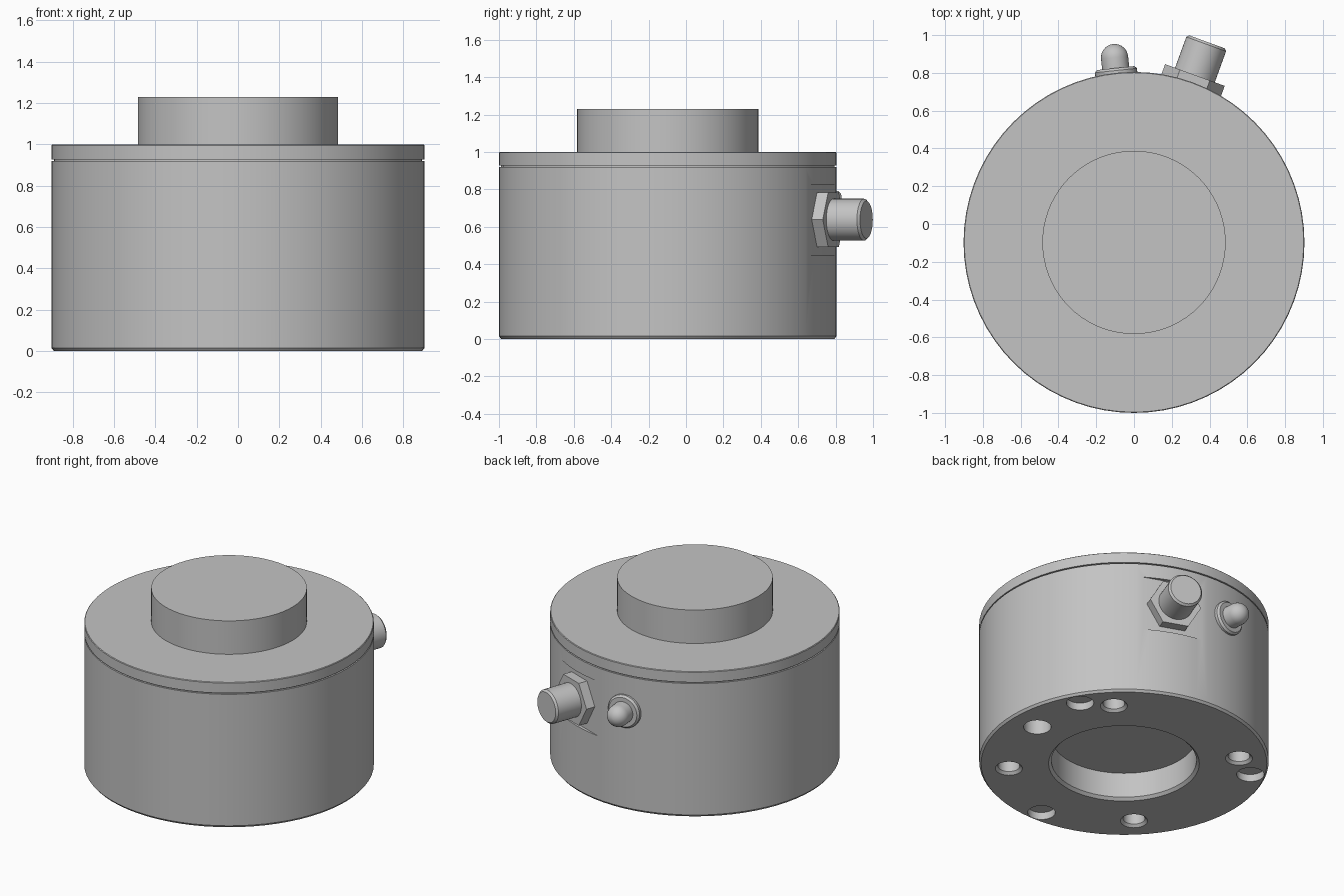
import bpy, bmesh, math
from mathutils import Matrix, Vector

if "Cube" in bpy.data.objects:
    bpy.data.objects.remove(bpy.data.objects["Cube"], do_unlink=True)

CENTRE = Vector((0, -0.0975, 0))
R = 0.9025

metal = bpy.data.materials.new("grey_metal")
metal.use_nodes = True
metal.diffuse_color = (0.55, 0.55, 0.55, 1)
metal.node_tree.nodes["Principled BSDF"].inputs["Base Color"].default_value = (0.55, 0.55, 0.55, 1)


def revolve(bm, profile, sides, matrix=Matrix()):
    """Closed solid of (radius, height) rings about local z, capped at both ends."""
    rings = []
    for r, h in profile:
        rings.append([bm.verts.new(matrix @ Vector((r * math.cos(t), r * math.sin(t), h)))
                      for t in (math.tau * i / sides for i in range(sides))])
    for a, b in zip(rings, rings[1:]):
        for i in range(sides):
            j = (i + 1) % sides
            bm.faces.new((a[i], a[j], b[j], b[i]))
    bm.faces.new(rings[0])
    bm.faces.new(rings[-1])


def finish(bm, name):
    bmesh.ops.recalc_face_normals(bm, faces=bm.faces)
    mesh = bpy.data.meshes.new(name)
    bm.to_mesh(mesh)
    bm.free()
    mesh.materials.append(metal)
    obj = bpy.data.objects.new(name, mesh)
    bpy.context.collection.objects.link(obj)
    return obj


def activate(obj):
    bpy.ops.object.select_all(action='DESELECT')
    obj.select_set(True)
    bpy.context.view_layer.objects.active = obj


def smooth(obj):
    activate(obj)
    bpy.ops.object.shade_smooth_by_angle(angle=math.radians(25))


def part(name, profile, sides, matrix):
    bm = bmesh.new()
    revolve(bm, profile, sides, matrix)
    obj = finish(bm, name)
    smooth(obj)
    return obj


def radial(angle, z):
    """Frame on the body axis at height z, local z pointing outward, angle from +y."""
    a = math.radians(angle)
    out = Vector((math.sin(a), math.cos(a), 0))
    side = Vector((-math.cos(a), math.sin(a), 0))
    rot = Matrix((side, (0, 0, 1), out)).transposed().to_4x4()
    return Matrix.Translation(CENTRE + Vector((0, 0, z))) @ rot


# Housing: underside recess, chamfered wall, lid groove and top boss
housing = finish_bm = bmesh.new()
revolve(finish_bm, [(0.452, 0.19), (0.452, 0.018), (0.47, 0), (R - 0.012, 0), (R, 0.015),
                    (R, 0.919), (R - 0.012, 0.919), (R - 0.012, 0.927), (R, 0.927),
                    (R, 0.996), (R - 0.004, 1.0), (0.485, 1.0), (0.485, 1.23)],
        72, Matrix.Translation(CENTRE))
housing = finish(finish_bm, "housing")

# Cutters: underside holes and the flat seat behind the connector
bm = bmesh.new()


def hole(angle, dist, profile):
    a = math.radians(angle)
    pos = CENTRE + Vector((math.cos(a), math.sin(a), 0)) * dist
    revolve(bm, profile, 28, Matrix.Translation(pos))


for k in range(4):
    hole(45 + 90 * k, 0.72, [(0.095, -0.01), (0.068, 0.017), (0.068, 0.4)])
for k in range(3):
    hole(30 + 120 * k, 0.80, [(0.086, -0.01), (0.086, 0.05)])
hole(0, 0.705, [(0.086, -0.01), (0.086, 0.3)])

CONNECTOR = radial(20, 0.638)
bmesh.ops.create_cube(bm, size=1, matrix=CONNECTOR @ Matrix.Translation((0, 0, 0.98))
                      @ Matrix.Diagonal((0.6, 0.375, 0.2, 1)))
cutter = finish(bm, "cutter")
cutter.hide_render = True

mod = housing.modifiers.new("cuts", 'BOOLEAN')
mod.operation = 'DIFFERENCE'
mod.solver = 'EXACT'
mod.object = cutter
activate(housing)
bpy.ops.object.modifier_apply(modifier=mod.name)
bpy.data.objects.remove(cutter, do_unlink=True)
smooth(housing)

# Cable connector: hex nut and chamfered barrel
part("connector_nut", [(0.168, 0.875), (0.168, 0.943)], 6, CONNECTOR)
part("connector_barrel", [(0.112, 0.93), (0.112, 1.117), (0.1, 1.13)], 40, CONNECTOR)

# Indicator lamp: bevelled flange and domed cap
LAMP = radial(-6, 0.68)
part("lamp_flange", [(0.112, 0.885), (0.112, 0.915), (0.1, 0.928)], 40, LAMP)
dome = [(0.072 * math.cos(t), 0.984 + 0.072 * math.sin(t))
        for t in (math.radians(88) * i / 8 for i in range(9))]
part("lamp_dome", [(0.072, 0.91)] + dome, 32, LAMP)
